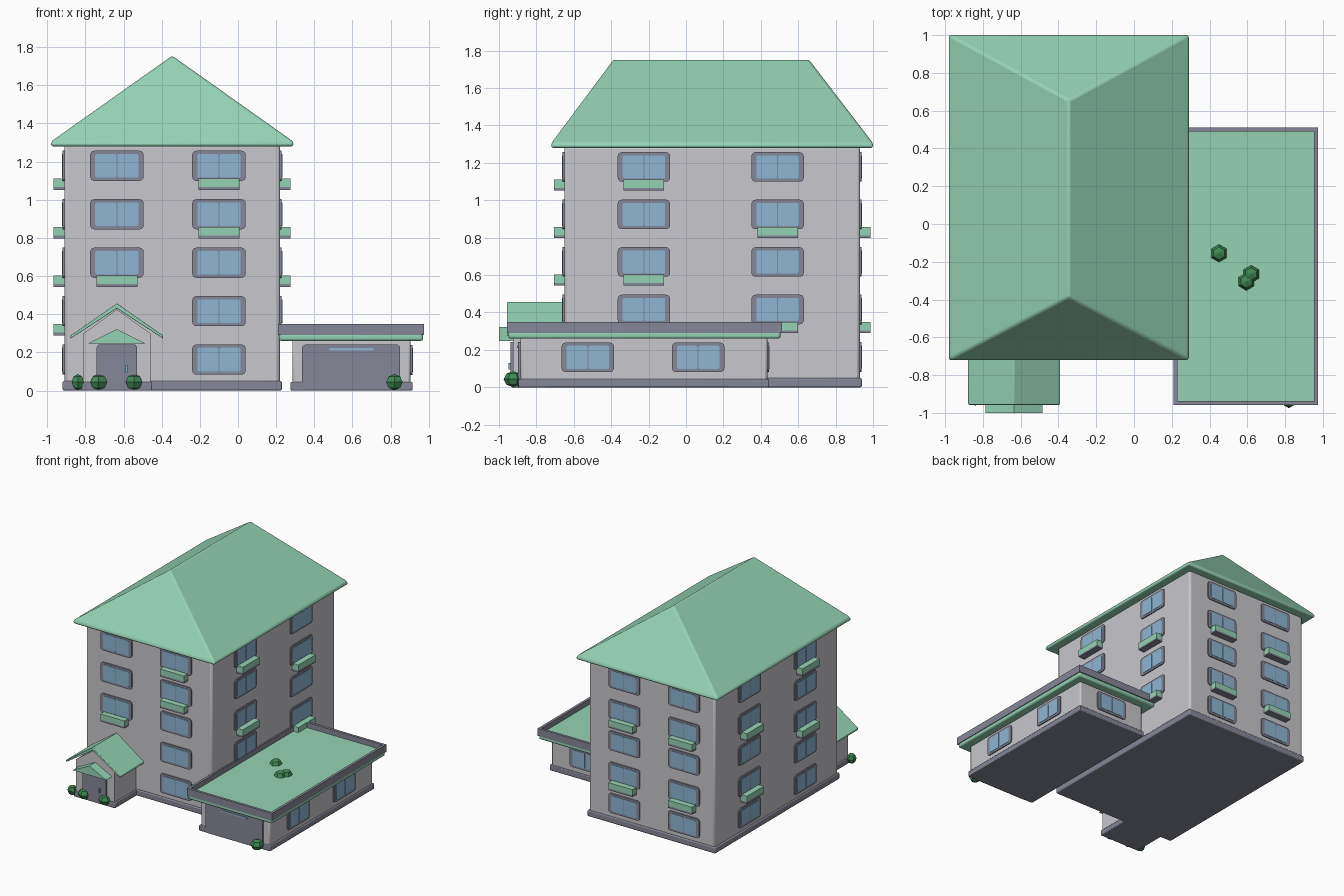
import bpy, bmesh, math
from mathutils import Matrix, Vector

cube = bpy.data.objects.get("Cube")
if cube:
    bpy.data.objects.remove(cube, do_unlink=True)


def material(name, rgb):
    m = bpy.data.materials.new(name)
    m.use_nodes = True
    m.diffuse_color = (*rgb, 1)
    m.node_tree.nodes["Principled BSDF"].inputs["Base Color"].default_value = (*rgb, 1)
    return m


GREEN = material("mint_green", (0.30, 0.65, 0.46))
WALL = material("pale_grey", (0.58, 0.58, 0.61))
TRIM = material("slate_grey", (0.24, 0.245, 0.31))
GLASS = material("window_blue", (0.27, 0.47, 0.64))
LEAF = material("leaf_green", (0.05, 0.25, 0.09))


def finish(bm, name, mats, bevel=0, segments=2):
    bmesh.ops.recalc_face_normals(bm, faces=bm.faces)
    mesh = bpy.data.meshes.new(name)
    bm.to_mesh(mesh)
    bm.free()
    for m in mats:
        mesh.materials.append(m)
    ob = bpy.data.objects.new(name, mesh)
    bpy.context.collection.objects.link(ob)
    if bevel:
        mod = ob.modifiers.new("soft_edges", 'BEVEL')
        mod.width, mod.segments, mod.limit_method = bevel, segments, 'ANGLE'
        mod.angle_limit = math.radians(25)
        bpy.ops.object.select_all(action='DESELECT')
        ob.select_set(True)
        bpy.context.view_layer.objects.active = ob
        bpy.ops.object.shade_smooth_by_angle(angle=math.radians(35))
    return ob


def add_box(bm, x, y, z, index=0):
    size = Vector((x[1] - x[0], y[1] - y[0], z[1] - z[0]))
    mid = Vector((sum(x), sum(y), sum(z))) / 2
    verts = bmesh.ops.create_cube(bm, size=1, matrix=Matrix.Translation(mid) @ Matrix.Diagonal((*size, 1)))["verts"]
    for f in {f for v in verts for f in v.link_faces}:
        f.material_index = index


def box(name, x, y, z, mat, bevel=0):
    bm = bmesh.new()
    add_box(bm, x, y, z)
    return finish(bm, name, [mat], bevel)


def add_prism(bm, points, y, index=0):
    face = bm.faces.new([bm.verts.new((px, y[0], pz)) for px, pz in points])
    face.material_index = index
    out = bmesh.ops.extrude_face_region(bm, geom=[face], use_keep_orig=True)["geom"]
    moved = [g for g in out if isinstance(g, bmesh.types.BMVert)]
    bmesh.ops.translate(bm, verts=moved, vec=(0, y[1] - y[0], 0))
    for f in {f for v in moved for f in v.link_faces}:
        f.material_index = index


def prism(name, points, y, mat, bevel=0):
    bm = bmesh.new()
    add_prism(bm, points, y)
    return finish(bm, name, [mat], bevel)


def rounded(cx, cz, w, h, r, steps=4):
    pts = []
    for k, (sx, sz) in enumerate([(1, 1), (-1, 1), (-1, -1), (1, -1)]):
        for i in range(steps + 1):
            a = math.pi / 2 * (k + i / steps)
            pts.append((cx + sx * (w / 2 - r) + r * math.cos(a), cz + sz * (h / 2 - r) + r * math.sin(a)))
    return pts


# Main block
MX, MY = (-0.91, 0.22), (-0.65, 0.93)
box("main_base", (-0.92, 0.23), (-0.66, 0.94), (0, 0.05), TRIM, 0.008)
box("main_walls", MX, MY, (0.03, 1.29), WALL, 0.015)

# Hipped main roof: box whose upper edges pull in to a ridge
bm = bmesh.new()
add_box(bm, (-0.98, 0.29), (-0.72, 1.0), (1.28, 1.305))
top = max(bm.faces, key=lambda f: f.calc_center_median().z)
upper = bmesh.ops.extrude_face_region(bm, geom=[top])["geom"]
bmesh.ops.delete(bm, geom=[top], context='FACES_ONLY')
for v in [g for g in upper if isinstance(g, bmesh.types.BMVert)]:
    v.co = (-0.345, -0.385 if v.co.y < 0 else 0.655, 1.755)
bmesh.ops.remove_doubles(bm, verts=bm.verts, dist=0.001)
finish(bm, "main_roof", [GREEN], 0.012, 3)

# Shared window mesh: rounded frame with two panes, facing -y
bm = bmesh.new()
add_prism(bm, rounded(0, 0, 0.28, 0.158, 0.022), (-0.009, 0.004))
for s in (-1, 1):
    add_prism(bm, rounded(s * 0.058, 0, 0.111, 0.125, 0.01), (-0.012, -0.008), 1)
window_proto = finish(bm, "window", [TRIM, GLASS])
window_mesh = window_proto.data
bpy.data.objects.remove(window_proto)

# Shared planter mesh: green trough on a slate tray
bm = bmesh.new()
add_box(bm, (-0.108, 0.108), (-0.056, 0.004), (-0.112, -0.066))
add_box(bm, (-0.108, 0.108), (-0.056, 0.004), (-0.127, -0.112), 1)
planter_proto = finish(bm, "planter", [GREEN, TRIM])
planter_mesh = planter_proto.data
bpy.data.objects.remove(planter_proto)


def place(mesh, name, x, y, z, turn):
    ob = bpy.data.objects.new(name, mesh)
    ob.location = (x, y, z)
    ob.rotation_euler.z = math.radians(turn)
    bpy.context.collection.objects.link(ob)


def window_column(side, x, y, turn, rows, planters):
    for r in rows:
        z = 0.162 + 0.254 * r
        place(window_mesh, side + "_window", x, y, z, turn)
        if r in planters:
            place(planter_mesh, side + "_planter", x, y, z, turn)


ALL = range(5)
window_column("front", -0.635, MY[0], 0, (2, 3, 4), (2,))
window_column("front", -0.10, MY[0], 0, ALL, (3, 4))
for x in (-0.635, -0.10):
    window_column("back", x, MY[1], 180, ALL, (1, 3))
for side, x, turn, rows in (("left", MX[1], 90, (1, 2, 3, 4)), ("right", MX[0], -90, ALL)):
    window_column(side, x, -0.225, turn, rows, (2, 4))
    window_column(side, x, 0.49, turn, rows, (1, 3))

# Flat-roofed annex
box("annex_base", (0.275, 0.915), (-0.895, 0.445), (0, 0.045), TRIM, 0.006)
box("annex_walls", (0.285, 0.905), (-0.885, 0.435), (0.03, 0.27), WALL, 0.012)
box("annex_roof_slab", (0.215, 0.97), (-0.95, 0.505), (0.26, 0.3), GREEN, 0.012)
bm = bmesh.new()
add_box(bm, (0.21, 0.975), (-0.957, 0.512), (0.29, 0.35))
floor = max(bm.faces, key=lambda f: f.calc_center_median().z)
bmesh.ops.inset_region(bm, faces=[floor], thickness=0.03)
floor_verts = list(floor.verts)
well = bmesh.ops.extrude_face_region(bm, geom=[floor])["geom"]
bmesh.ops.delete(bm, geom=[floor], context='FACES_ONLY')
for g in well:
    if isinstance(g, bmesh.types.BMVert):
        g.co.z = 0.308
    elif isinstance(g, bmesh.types.BMFace):
        g.material_index = 1
finish(bm, "annex_parapet", [TRIM, GREEN])
for y in (-0.525, 0.065):
    place(window_mesh, "annex_side_window", 0.905, y, 0.16, 90)
place(window_mesh, "annex_back_window", 0.595, 0.435, 0.16, 180)
prism("garage_door", rounded(0.593, 0.122, 0.515, 0.238, 0.02), (-0.898, -0.88), TRIM)
box("garage_door_light", (0.48, 0.71), (-0.903, -0.895), (0.211, 0.224), GLASS)

# Gabled entrance porch
PX = -0.635
box("porch_base", (PX - 0.185, PX + 0.185), (-0.935, -0.6), (0, 0.045), TRIM, 0.006)
prism("porch_walls", [(PX - 0.175, 0.03), (PX + 0.175, 0.03), (PX + 0.175, 0.3),
                      (PX, 0.425), (PX - 0.175, 0.3)], (-0.925, -0.6), WALL)
prism("porch_roof", [(PX - 0.243, 0.272), (PX - 0.243, 0.288), (PX, 0.457), (PX + 0.243, 0.288),
                     (PX + 0.243, 0.272), (PX, 0.43)], (-0.957, -0.63), GREEN, 0.004)
prism("porch_canopy", [(PX - 0.15, 0.247), (PX + 0.15, 0.247), (PX, 0.322)], (-1.0, -0.91), GREEN)
prism("porch_door", rounded(PX, 0.125, 0.212, 0.235, 0.02), (-0.938, -0.92), TRIM)
box("door_handle", (-0.59, -0.58), (-0.95, -0.935), (0.095, 0.13), GLASS)


# Faceted bushes on the ground and on the annex roof
def bush(name, x, y, z, r, h):
    bm = bmesh.new()
    bmesh.ops.create_uvsphere(bm, u_segments=6, v_segments=4, radius=1)
    bmesh.ops.scale(bm, verts=bm.verts, vec=(r, r, h))
    finish(bm, name, [LEAF]).location = (x, y, z)


for x, r in ((-0.84, 0.037), (-0.73, 0.05), (-0.545, 0.05), (0.82, 0.05)):
    bush("ground_bush", x, -0.925, 0.044, r, 0.042)
for x, y in ((0.45, -0.155), (0.62, -0.265), (0.595, -0.305)):
    bush("roof_bush", x, y, 0.308, 0.047, 0.04)
